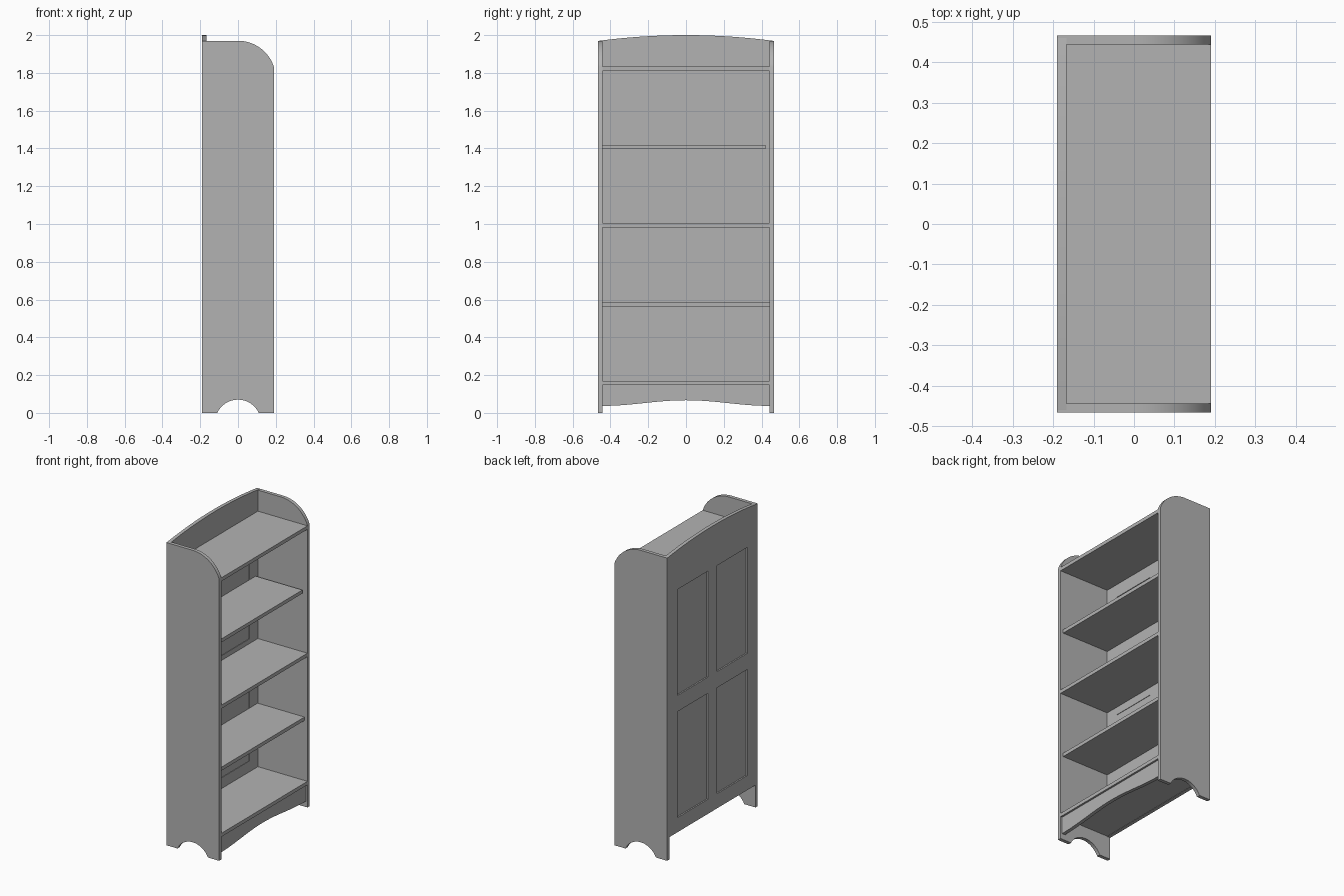
import bpy, bmesh, math
from mathutils import Vector

cube = bpy.data.objects.get("Cube")
if cube:
    bpy.data.objects.remove(cube)

grey = bpy.data.materials.new("grey board")
grey.use_nodes = True
grey.diffuse_color = (0.45, 0.45, 0.45, 1)
grey.node_tree.nodes["Principled BSDF"].inputs["Base Color"].default_value = (0.45, 0.45, 0.45, 1)

X, Y, T = 0.19, 0.466, 0.023      # half depth, half width, board thickness
INNER = Y - T


def prism(name, outline, offset):
    """Extrude a closed outline of 3D points along an offset."""
    bm = bmesh.new()
    face = bm.faces.new([bm.verts.new(p) for p in outline])
    out = bmesh.ops.extrude_face_region(bm, geom=[face])
    moved = [g for g in out["geom"] if isinstance(g, bmesh.types.BMVert)]
    bmesh.ops.translate(bm, verts=moved, vec=Vector(offset))
    bmesh.ops.recalc_face_normals(bm, faces=bm.faces)
    mesh = bpy.data.meshes.new(name)
    bm.to_mesh(mesh)
    bm.free()
    mesh.materials.append(grey)
    obj = bpy.data.objects.new(name, mesh)
    bpy.context.collection.objects.link(obj)
    return obj


def box(name, x0, x1, y0, y1, z0, z1):
    base = [(x0, y0, z0), (x1, y0, z0), (x1, y1, z0), (x0, y1, z0)]
    return prism(name, base, (0, 0, z1 - z0))


def cut(target, cutter):
    """Subtract a cutter, then discard it."""
    mod = target.modifiers.new("cut", 'BOOLEAN')
    mod.operation, mod.solver, mod.object = 'DIFFERENCE', 'EXACT', cutter
    bpy.context.view_layer.objects.active = target
    bpy.ops.object.modifier_apply(modifier=mod.name)
    bpy.data.objects.remove(cutter)


def arc(cx, cz, r, a0, a1, n):
    steps = [math.radians(a0 + (a1 - a0) * i / n) for i in range(n + 1)]
    return [(cx + r * math.cos(a), cz + r * math.sin(a)) for a in steps]


# Side boards: rounded top front corner, arched foot, rabbet for the back
shoulder = math.degrees(math.acos(X / 0.2))
foot = math.degrees(math.asin(0.051 / 0.121))
profile = [(-X, 0)] + arc(0, -0.051, 0.121, 180 - foot, foot, 20) + [(X, 0)]
profile += arc(0, 1.77, 0.2, shoulder, 90, 18) + [(-X, 1.97)]
for name, sign in (("left_side", 1), ("right_side", -1)):
    side = prism(name, [(x, sign * INNER, z) for x, z in profile], (0, sign * T, 0))
    ys = sorted((sign * 0.42, sign * 0.459))
    cut(side, box("rabbet_cutter", -0.3, -X + T, *ys, 0.145, 2.1))

# Back board with a bowed top and four recessed panels
W, N = 0.459, 24
top = [(-X, W - 2 * W * i / N, 2 - 0.03 * (1 - 2 * i / N) ** 2) for i in range(N + 1)]
back = prism("back_board", [(-X, -W, 0.145), (-X, W, 0.145)] + top, (T, 0, 0))
for y0, y1 in ((-0.36, -0.05), (0.047, 0.357)):
    for z0, z1 in ((0.24, 0.93), (1.035, 1.725)):
        cut(back, box("outer_recess", -0.3, -X + 0.009, y0, y1, z0, z1))
        cut(back, box("inner_recess", -X + T - 0.003, 0, y0, y1, z0, z1))

# Shelves: three fixed ones flush with the front, two adjustable ones set back
for name, z, front, y1 in (("bottom_shelf", 0.147, X, INNER),
                           ("lower_adjustable_shelf", 0.561, 0.17, INNER - 0.002),
                           ("middle_shelf", 0.981, X, INNER),
                           ("upper_adjustable_shelf", 1.396, 0.17, 0.42),
                           ("top_shelf", 1.81, X, INNER)):
    box(name, -X + T, front, -INNER, y1, z, z + T)

# Front apron with a gently waved lower edge
wave = []
for i in range(N + 1):
    t = 2 * i / N - 1
    wave.append((0.178, t * INNER, 0.052 + 0.015 * math.cos(math.pi * t)))
prism("apron", wave + [(0.178, INNER, 0.147), (0.178, -INNER, 0.147)], (-T, 0, 0))

# Smooth the curved edges, keep corners crisp
bpy.ops.object.select_all(action='DESELECT')
for name in ("left_side", "right_side", "back_board", "apron"):
    obj = bpy.data.objects[name]
    obj.select_set(True)
    bpy.context.view_layer.objects.active = obj
bpy.ops.object.shade_smooth_by_angle(angle=math.radians(30))
